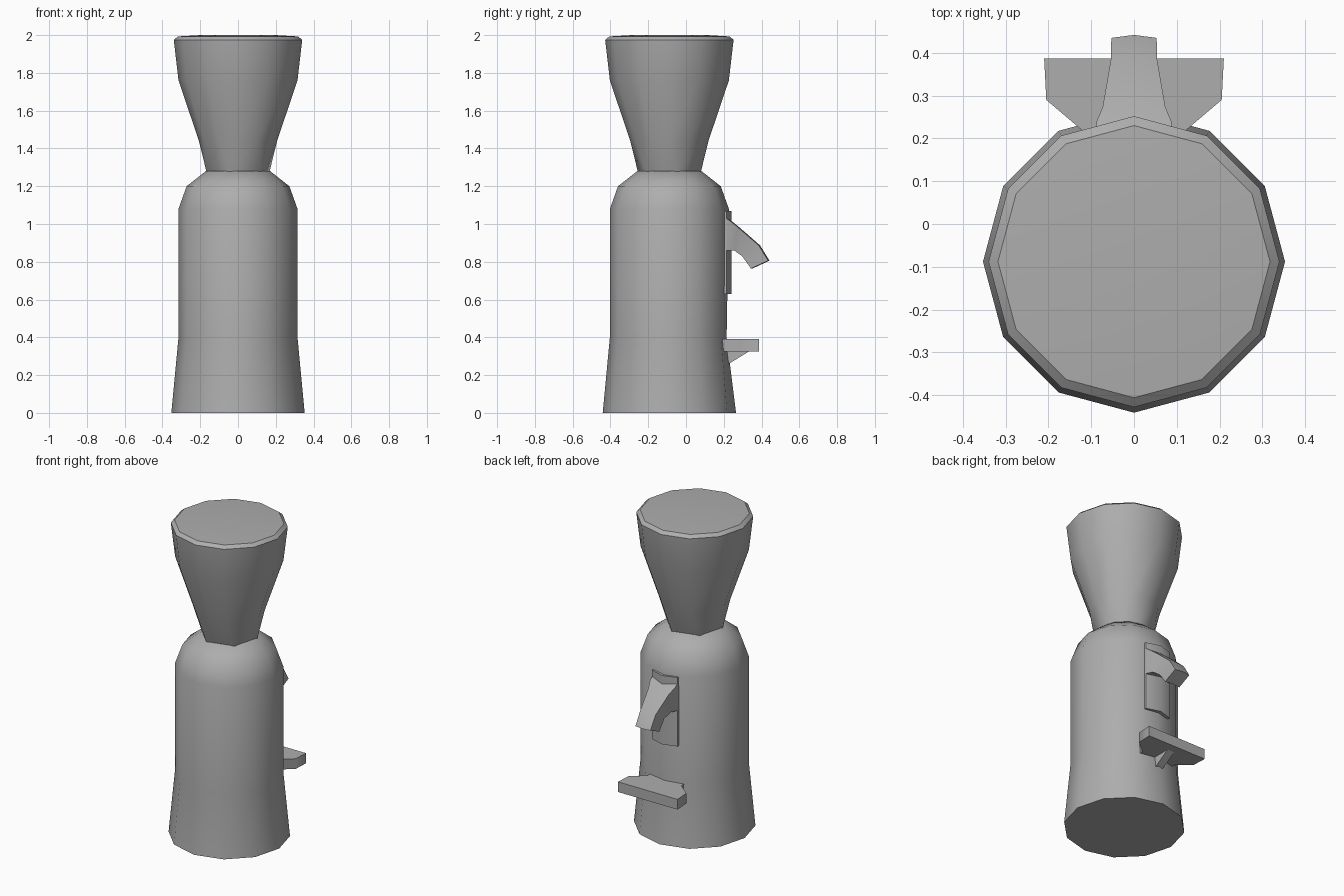
import bpy, bmesh, math

if "Cube" in bpy.data.objects:
    bpy.data.objects.remove(bpy.data.objects["Cube"])

CY = -0.088   # axis of the round parts
SIDES = 12
STEP = math.tau / SIDES

grey = bpy.data.materials.new("dark_grey")
grey.diffuse_color = (0.42, 0.42, 0.42, 1)
grey.use_nodes = True
grey.node_tree.nodes["Principled BSDF"].inputs["Base Color"].default_value = grey.diffuse_color


def finish(name, bm, angle):
    bmesh.ops.remove_doubles(bm, verts=bm.verts, dist=1e-4)
    bmesh.ops.recalc_face_normals(bm, faces=bm.faces)
    mesh = bpy.data.meshes.new(name)
    bm.to_mesh(mesh)
    bm.free()
    mesh.materials.append(grey)
    ob = bpy.data.objects.new(name, mesh)
    bpy.context.collection.objects.link(ob)
    bpy.ops.object.select_all(action='DESELECT')
    ob.select_set(True)
    bpy.context.view_layer.objects.active = ob
    bpy.ops.object.shade_smooth_by_angle(angle=math.radians(angle))
    return ob


def loft(name, rings, angle):
    """Skin a list of equal-length closed rings and cap both ends."""
    bm = bmesh.new()
    rows = [[bm.verts.new(p) for p in ring] for ring in rings]
    n = len(rows[0])
    for a, b in zip(rows, rows[1:]):
        for i in range(n):
            j = (i + 1) % n
            bm.faces.new((a[i], a[j], b[j], b[i]))
    bm.faces.new(rows[0])
    bm.faces.new(rows[-1])
    return finish(name, bm, angle)


def ring(r, z, paired=False):
    """Twelve-sided ring; paired merges neighbours into a hexagon."""
    angles = [(i // 2 * 2 + 0.5 if paired else i) * STEP for i in range(SIDES)]
    return [(r * math.cos(a), CY + r * math.sin(a), z) for a in angles]


def mirrored_outline(half):
    return half + [(-x, y) for x, y in reversed(half) if x > 0]


# Main body with flared base and rounded shoulder, slightly flat at the back
body = [ring(r, z) for r, z in
        [(0.353, 0), (0.315, 0.4), (0.315, 1.08), (0.272, 1.2), (0.17, 1.28)]]
body[1][3] = (0, 0.215, 0.4)
loft("body", body, 40)

# Flared top: hexagonal neck widening to a bevelled rim
loft("flared_top", [ring(0.173, 1.277, True)] + [ring(r, z) for r, z in
     [(0.207, 1.44), (0.315, 1.76), (0.34, 1.975), (0.318, 1.993), (0.2, 2.0)]], 34)

# Back plate bent around the body
plate = [(0.09, 0.18), (0.09, 0.214), (0.0, 0.242), (-0.09, 0.214), (-0.09, 0.18)]
loft("hook_plate", [[(x, y, z) for x, y in plate] for z in (0.63, 1.07)], 40)

# Hook: half width, top (y, z), bottom (y, z), with a slight ridge in the middle
sections = [
    (0.09, (0.2, 1.04), (0.2, 0.86)),
    (0.088, (0.238, 1.013), (0.225, 0.86)),
    (0.073, (0.275, 0.983), (0.255, 0.86)),
    (0.054, (0.385, 0.887), (0.297, 0.83)),
    (0.053, (0.435, 0.806), (0.344, 0.764)),
]
rings = []
for w, (ty, tz), (by, bz) in sections:
    rings.append([(-w, ty, tz), (0, ty + 0.007, tz), (w, ty, tz),
                  (w, by, bz), (0, by + 0.007, bz), (-w, by, bz)])
loft("hook", rings, 40)

# Foot rest shelf
shelf = mirrored_outline([(0.12, 0.15), (0.12, 0.218), (0.205, 0.29), (0.21, 0.387)])
loft("shelf", [[(x, y, z) for x, y in shelf] for z in (0.325, 0.39)], 60)

# Triangular bracket under the shelf
bracket = [(0.2, 0.245), (0.235, 0.265), (0.335, 0.326), (0.2, 0.326)]
loft("shelf_bracket", [[(x, y, z) for y, z in bracket] for x in (-0.025, 0.025)], 20)
